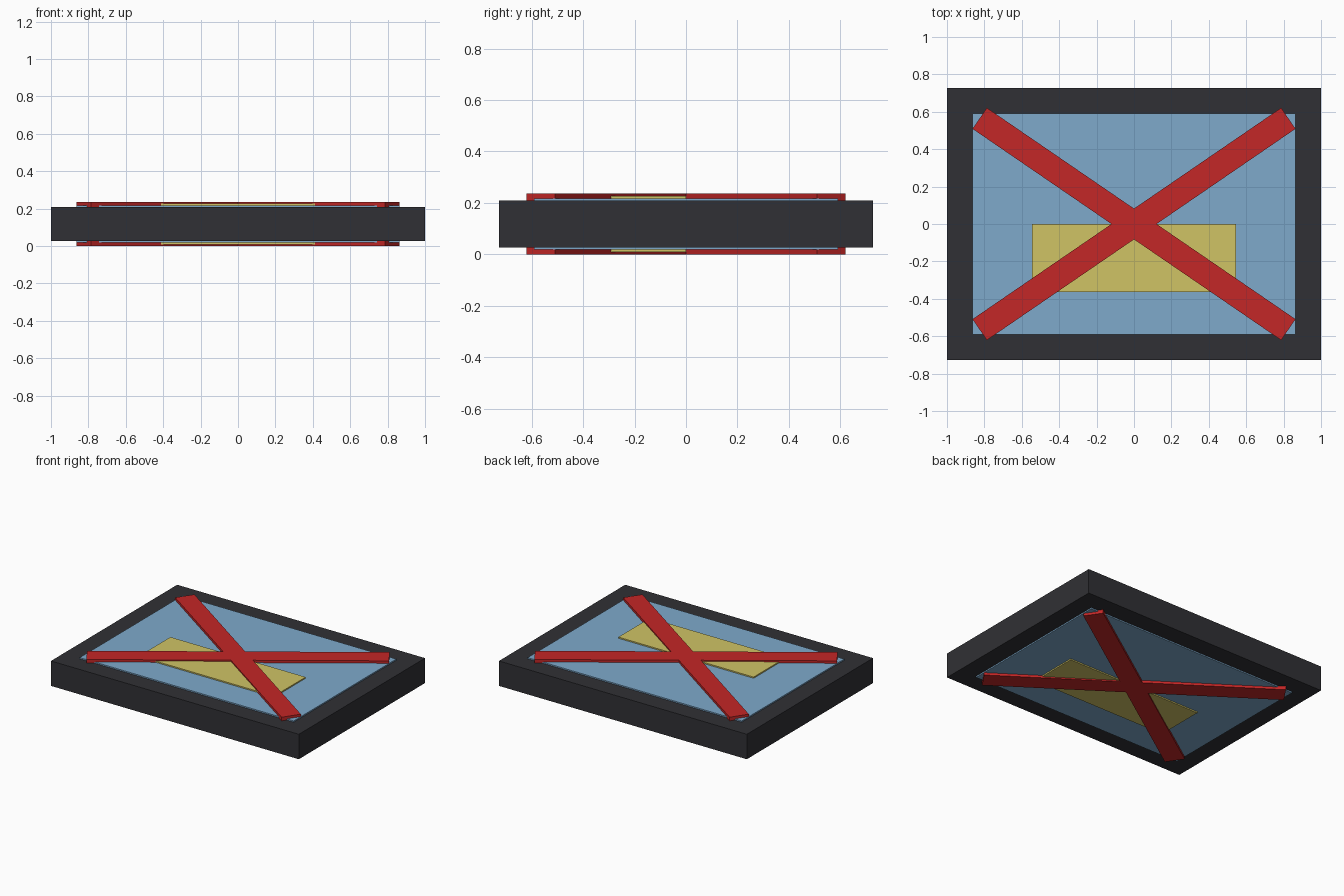
import bpy
from math import radians

if "Cube" in bpy.data.objects:
    bpy.data.objects.remove(bpy.data.objects["Cube"])

MID_Z = 0.118  # every layer is centred on the same plane


def material(name, color):
    mat = bpy.data.materials.new(name)
    mat.diffuse_color = (*color, 1)
    mat.use_nodes = True
    mat.node_tree.nodes["Principled BSDF"].inputs["Base Color"].default_value = mat.diffuse_color
    return mat


def slab(name, size, mat, y=0, angle=0):
    bpy.ops.mesh.primitive_cube_add(size=1, location=(0, y, MID_Z))
    ob = bpy.context.object
    ob.name = name
    ob.scale = size
    ob.rotation_euler.z = radians(angle)
    ob.data.materials.append(mat)
    return ob


dark = material("dark_border", (0.03, 0.03, 0.035))
blue = material("blue_panel", (0.21, 0.4, 0.6))
yellow = material("yellow_patch", (0.63, 0.55, 0.13))
red = material("red_bars", (0.55, 0.02, 0.02))

# Thick border block, with each inner layer slightly prouder on both faces
slab("border", (2.0, 1.4545, 0.182), dark)
slab("picture_panel", (1.727, 1.182, 0.2), blue)
slab("lower_patch", (1.091, 0.364, 0.218), yellow, y=-0.182)

# Diagonal cross bars
for side, sign in (("rising", 1), ("falling", -1)):
    slab(f"{side}_cross_bar", (2.0, 0.136, 0.236), red, angle=sign * 34.4)
